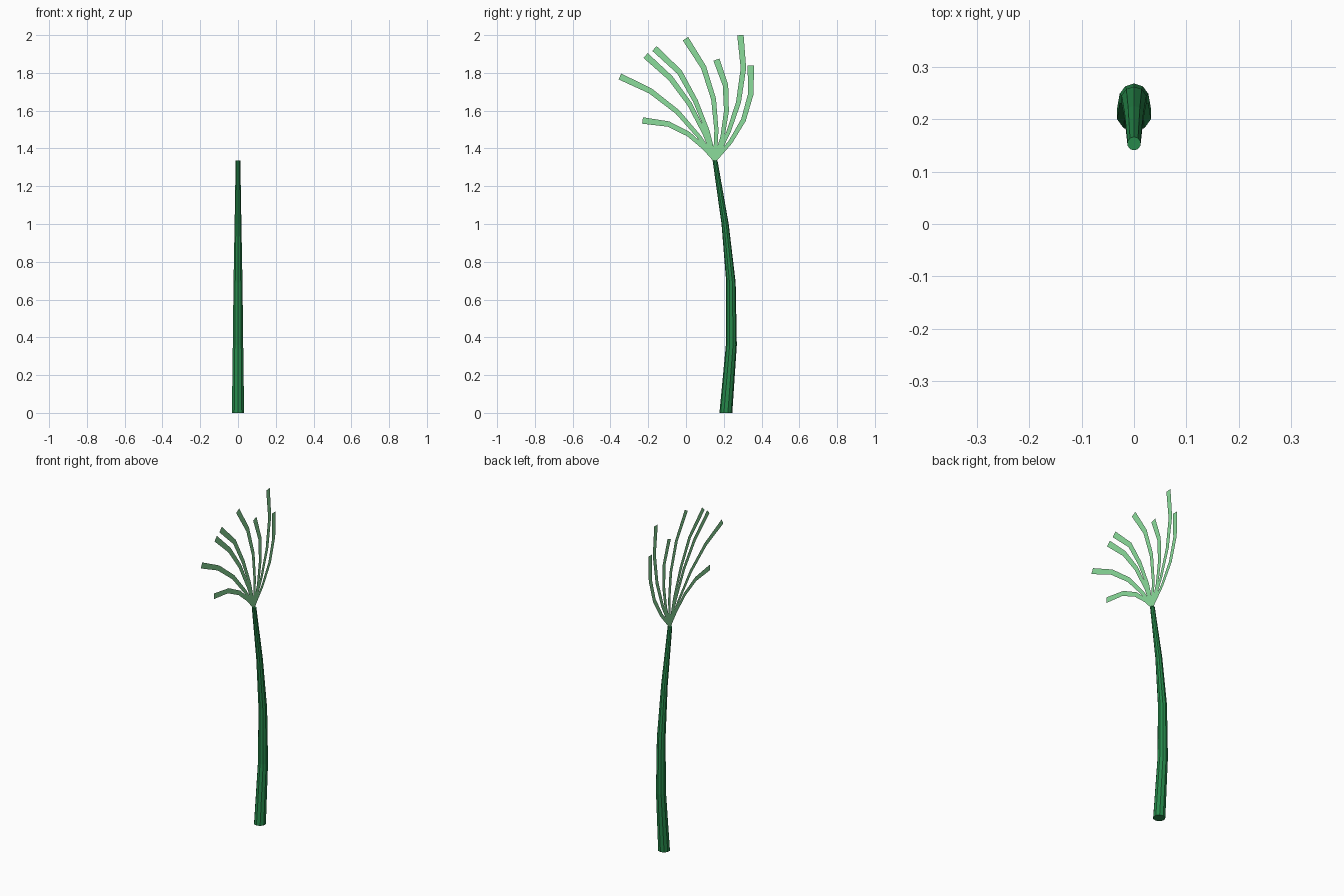
import bpy, math
from mathutils import Vector

if "Cube" in bpy.data.objects:
    bpy.data.objects.remove(bpy.data.objects["Cube"])


def material(name, color):
    m = bpy.data.materials.new(name)
    m.diffuse_color = (*color, 1)
    m.use_nodes = True
    m.node_tree.nodes["Principled BSDF"].inputs["Base Color"].default_value = m.diffuse_color
    return m


def add_mesh(name, verts, faces, mat):
    me = bpy.data.meshes.new(name)
    me.from_pydata(verts, [], faces)
    me.materials.append(mat)
    ob = bpy.data.objects.new(name, me)
    bpy.context.collection.objects.link(ob)
    return ob


stem_green = material("stem_green", (0.02, 0.25, 0.07))
leaf_green = material("leaf_green", (0.26, 0.72, 0.33))

# Stem: ten-sided tapered tube with level rings (y, z, radius)
SIDES = 10
rings = [(0.211, 0, 0.034), (0.24, 0.36, 0.029), (0.238, 0.69, 0.025),
         (0.207, 1.0, 0.019), (0.154, 1.335, 0.013)]
verts, faces = [], []
for y, z, r in rings:
    for i in range(SIDES):
        a = math.pi / 2 + math.tau * i / SIDES
        verts.append((r * math.cos(a), y + r * math.sin(a), z))
for k in range(len(rings) - 1):
    for i in range(SIDES):
        j = (i + 1) % SIDES
        faces.append((k * SIDES + i, k * SIDES + j,
                      (k + 1) * SIDES + j, (k + 1) * SIDES + i))
faces.append(tuple(reversed(range(SIDES))))
faces.append(tuple(range((len(rings) - 1) * SIDES, len(rings) * SIDES)))
add_mesh("stem", verts, faces, stem_green)

# Fronds: flat ribbons in the x = 0 plane, widening towards the tip (y, z)
root = (0.153, 1.338)
widths = [0.019, 0.022, 0.026, 0.029, 0.034]
fronds = [
    [(0.071, 1.46), (-0.045, 1.593), (-0.188, 1.704), (-0.35, 1.781)],
    [(0.098, 1.402), (0.013, 1.476), (-0.093, 1.529), (-0.23, 1.548)],
    [(0.100, 1.476), (0.019, 1.635), (-0.082, 1.772), (-0.214, 1.892)],
    [(0.114, 1.492), (0.050, 1.651), (-0.034, 1.804), (-0.167, 1.929)],
    [(0.161, 1.497), (0.146, 1.661), (0.093, 1.83), (-0.003, 1.981)],
    [(0.193, 1.46), (0.214, 1.598), (0.209, 1.735), (0.161, 1.87)],
    [(0.225, 1.487), (0.278, 1.645), (0.304, 1.825), (0.288, 2.0)],
    [(0.235, 1.434), (0.304, 1.55), (0.343, 1.688), (0.343, 1.838)],
]
for n, path in enumerate(fronds):
    pts = [Vector(p) for p in [root] + path]
    verts = []
    for i, p in enumerate(pts):
        t = (pts[min(i + 1, 4)] - pts[max(i - 1, 0)]).normalized()
        side = Vector((t.y, -t.x)) * widths[i] / 2
        for q in (p - side, p + side):
            verts.append((0, q.x, q.y))
    faces = [(2 * i, 2 * i + 1, 2 * i + 3, 2 * i + 2) for i in range(4)]
    add_mesh(f"frond_{n + 1}", verts, faces, leaf_green)
